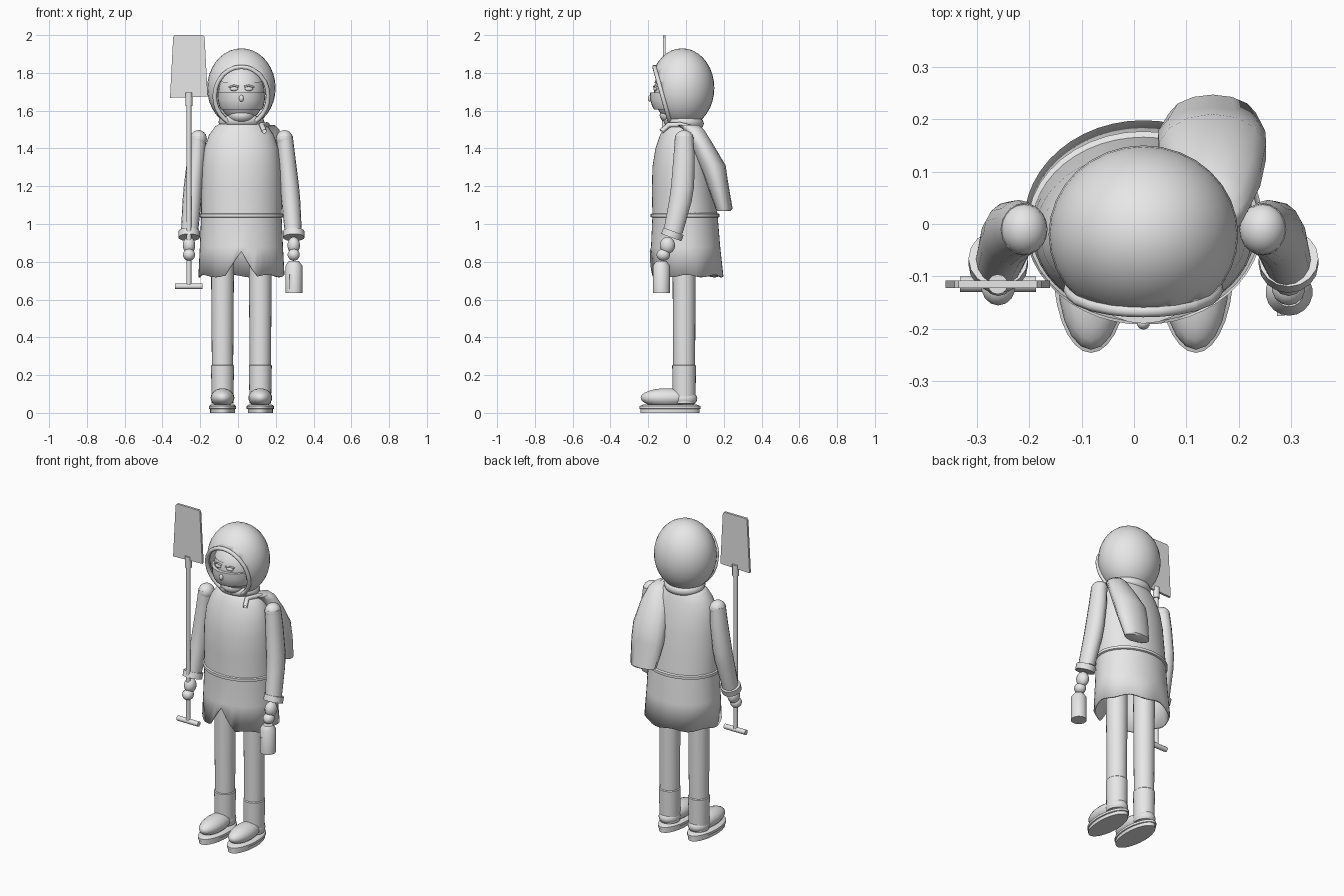
import bpy, bmesh, math
from mathutils import Vector, Matrix

if "Cube" in bpy.data.objects:
    bpy.data.objects.remove(bpy.data.objects["Cube"])

CX = 0.018  # body centre line
grey = bpy.data.materials.new("plain_grey")
grey.diffuse_color = (0.8, 0.8, 0.8, 1)
grey.use_nodes = True
grey.node_tree.nodes["Principled BSDF"].inputs["Base Color"].default_value = grey.diffuse_color


def finish(name, bm, smooth=40):
    bmesh.ops.recalc_face_normals(bm, faces=bm.faces)
    me = bpy.data.meshes.new(name)
    bm.to_mesh(me)
    bm.free()
    me.materials.append(grey)
    ob = bpy.data.objects.new(name, me)
    bpy.context.collection.objects.link(ob)
    bpy.ops.object.select_all(action='DESELECT')
    bpy.context.view_layer.objects.active = ob
    ob.select_set(True)
    if smooth:
        bpy.ops.object.shade_smooth_by_angle(angle=math.radians(smooth))
    return ob


def loft(name, rows, n=24, caps=True, shift=None, smooth=40):
    """Skin elliptical horizontal rings given as (x, y, z, rx, ry)."""
    bm = bmesh.new()
    rings = []
    for i, (x, y, z, rx, ry) in enumerate(rows):
        ring = []
        for k in range(n):
            a = math.tau * k / n - math.pi / 2
            p = Vector((x + rx * math.cos(a), y + ry * math.sin(a), z))
            if shift:
                p.z += shift(i, a, p)
            ring.append(bm.verts.new(p))
        rings.append(ring)
    for a, b in zip(rings, rings[1:]):
        for k in range(n):
            bm.faces.new((a[k], a[(k + 1) % n], b[(k + 1) % n], b[k]))
    if caps:
        bm.faces.new(rings[0])
        bm.faces.new(rings[-1])
    return finish(name, bm, smooth)


def ball(name, c, r, seg=20, cut=None):
    """Ellipsoid, optionally with everything on the normal side of a plane removed."""
    bm = bmesh.new()
    bmesh.ops.create_uvsphere(bm, u_segments=seg, v_segments=seg // 2 + 2, radius=1)
    bmesh.ops.transform(bm, verts=bm.verts, matrix=Matrix.Translation(c) @ Matrix.Diagonal((*r, 1)))
    rim = []
    if cut:
        bmesh.ops.bisect_plane(bm, geom=bm.verts[:] + bm.edges[:] + bm.faces[:],
                               plane_co=cut[0], plane_no=cut[1], clear_outer=True)
        rim = [v.co.copy() for v in bm.verts if v.is_boundary]
    return finish(name, bm, 50), rim


def rod(name, c, r, h, rot=(0, 0, 0), n=16):
    bm = bmesh.new()
    bmesh.ops.create_cone(bm, cap_ends=True, segments=n, radius1=r, radius2=r, depth=h)
    ob = finish(name, bm)
    ob.location, ob.rotation_euler = c, rot
    return ob


def sweep(name, pts, r, closed=True):
    """Round tube along points."""
    cu = bpy.data.curves.new(name, 'CURVE')
    cu.dimensions, cu.bevel_depth, cu.bevel_resolution = '3D', r, 2
    sp = cu.splines.new('POLY')
    sp.points.add(len(pts) - 1)
    for q, p in zip(sp.points, pts):
        q.co = (*p, 1)
    sp.use_cyclic_u = closed
    cu.materials.append(grey)
    ob = bpy.data.objects.new(name, cu)
    bpy.context.collection.objects.link(ob)


def thicken(ob, t):
    m = ob.modifiers.new("thickness", 'SOLIDIFY')
    m.thickness = t


# coat with a front slit and wavy hem
def hem(i, a, p):
    if i:
        return 0
    slit = max(0, 1 - abs(p.x - CX) / 0.085) if p.y < 0 else 0
    return 0.13 * slit + 0.007 * math.cos(7 * a)


coat = loft("coat", [(CX, .003, .725, .228, .195), (CX, -.002, .88, .22, .183),
                     (CX, -.005, 1.04, .213, .173), (CX, -.015, 1.18, .213, .165),
                     (CX, -.02, 1.3, .208, .158), (CX, -.022, 1.4, .196, .14),
                     (CX, -.02, 1.47, .172, .118), (CX, -.018, 1.515, .14, .1),
                     (CX, -.015, 1.54, .10, .085)], 48, False, hem)
thicken(coat, .01)
loft("belt", [(CX, -.005, 1.032, .210, .170), (CX, -.005, 1.037, .222, .182),
              (CX, -.005, 1.053, .222, .182), (CX, -.005, 1.058, .210, .170)], 40, False)

# legs and boots
for s, side in ((-1, "left"), (1, "right")):
    x = CX + s * .1
    loft(side + "_leg", [(x, -.01, .2, .056, .058), (x, -.01, .95, .062, .062)])
    loft(side + "_boot_shaft", [(x, -.01, .05, .057, .06), (x, -.01, .25, .061, .063),
                                (x, -.01, .256, .055, .057)])
    ball(side + "_boot_foot", (x, -.105, .08), (.063, .135, .05))
    ball(side + "_boot_heel", (x, -.01, .075), (.06, .07, .045))
    loft(side + "_boot_sole", [(x, -.085, 0, .066, .156), (x, -.085, .02, .066, .156),
                               (x, -.085, .022, .072, .161), (x, -.085, .036, .072, .161),
                               (x, -.085, .045, .06, .14)], 28)

# arms, cuffs and hands
for s, side in ((-1, "left"), (1, "right")):
    def ax(d):
        return CX + s * d
    ball(side + "_shoulder", (ax(.228), -.01, 1.45), (.045, .05, .047))
    loft(side + "_arm", [(ax(.229), -.01, 1.465, .043, .048), (ax(.238), -.01, 1.36, .047, .056),
                         (ax(.255), -.018, 1.2, .05, .061), (ax(.262), -.03, 1.12, .05, .06),
                         (ax(.275), -.07, .95, .045, .052)], 16)
    rod(side + "_cuff", (ax(.277), -.072, .945), .057, .035, (-.35, 0, 0))
    ball(side + "_palm", (ax(.277), -.098, .887), (.034, .04, .045), 14)
    ball(side + "_fingers", (ax(.277), -.12, .837), (.033, .036, .032), 14)

# scarf around the neck
bm = bmesh.new()
rings = []
for k in range(28):
    a = math.tau * k / 28
    rings.append([bm.verts.new((CX + math.cos(a) * (.1 + .022 * math.cos(b)),
                                -.012 + math.sin(a) * (.085 + .022 * math.cos(b)),
                                1.54 + .028 * math.sin(b) - .008 * math.sin(a)))
                  for b in [math.tau * j / 8 for j in range(8)]])
for k in range(28):
    p, q = rings[k], rings[(k + 1) % 28]
    for j in range(8):
        bm.faces.new((p[j], p[(j + 1) % 8], q[(j + 1) % 8], q[j]))
finish("scarf", bm, 60)

# hood with a slanted face opening and rolled rim
plane_no = Vector((0, -.34, -.095)).normalized()
hood, rim = ball("hood", (CX, -.02, 1.72), (.181, .17, .21), 32,
                 (Vector((CX, -.165, 1.84)), plane_no))
thicken(hood, .015)
mid = sum(rim, Vector()) / len(rim)
rim.sort(key=lambda p: math.atan2(p.z - mid.z, p.x - mid.x))
sweep("hood_rim", [p + plane_no * .004 for p in rim], .012)

# face, cap, eyes, mask and chin
ball("face", (CX, -.045, 1.69), (.123, .125, .15), 28)
ball("cap", (CX, -.045, 1.69), (.13, .132, .155), 28,
     (Vector((CX, -.17, 1.745)), Vector((0, .1, -1)).normalized()))
loft("mask", [(CX, -.06, 1.605, .108, .108), (CX, -.06, 1.625, .118, .12),
              (CX, -.06, 1.66, .125, .13), (CX, -.06, 1.695, .127, .13)], 28)
ball("chin", (CX, -.07, 1.575), (.07, .07, .045), 16)
ball("nose", (CX, -.19, 1.665), (.013, .012, .018), 10)
for s, side in ((-1, "left"), (1, "right")):
    ball(side + "_eye", (CX + s * .038, -.16, 1.715), (.023, .012, .012), 12)
    sweep(side + "_brow", [(CX + s * d, y, z) for d, y, z in
                           ((.014, -.17, 1.727), (.04, -.166, 1.733), (.066, -.154, 1.724))],
          .005, False)

# sack slung over one shoulder
loft("sack", [(.17, .2, 1.07, .06, .035), (.15, .202, 1.08, .085, .045),
              (.148, .165, 1.22, .105, .058), (.15, .14, 1.31, .105, .07),
              (.155, .085, 1.42, .088, .06), (.16, .04, 1.5, .06, .055),
              (.16, .01, 1.525, .035, .055)], 14)
sweep("sack_strap", [(.165, .06, 1.5), (.155, -.03, 1.525), (.125, -.09, 1.525),
                     (.14, -.13, 1.49)], .014, False)

# canister hanging from one hand
loft("canister", [(.296, -.13, .635, .045, .045), (.296, -.13, .78, .045, .045),
                  (.296, -.13, .803, .028, .028)], 18)
bm = bmesh.new()
bmesh.ops.create_cube(bm, size=1, matrix=Matrix.Translation((.28, -.171, .695))
                      @ Matrix.Diagonal((.014, .009, .08, 1)))
finish("canister_slot", bm, 0)

# shovel held upright
SX, SY = -.26, -.115
rod("shovel_handle", (SX, SY, 1.17), .013, 1.0, n=12)
rod("shovel_grip", (SX, SY, .67), .015, .145, (0, math.pi / 2, 0), 12)
rod("shovel_socket", (SX, SY, 1.66), .019, .07, n=12)
bm = bmesh.new()
outline = [(-.1, 1.668), (.1, 1.675), (.083, 1.99), (.075, 2.0), (-.075, 2.0), (-.083, 1.99)]
f = bm.faces.new([bm.verts.new((SX + x, SY - .007, z)) for x, z in outline])
ext = bmesh.ops.extrude_face_region(bm, geom=[f])
bmesh.ops.translate(bm, vec=(0, .014, 0),
                    verts=[v for v in ext["geom"] if isinstance(v, bmesh.types.BMVert)])
finish("shovel_blade", bm, 0)
